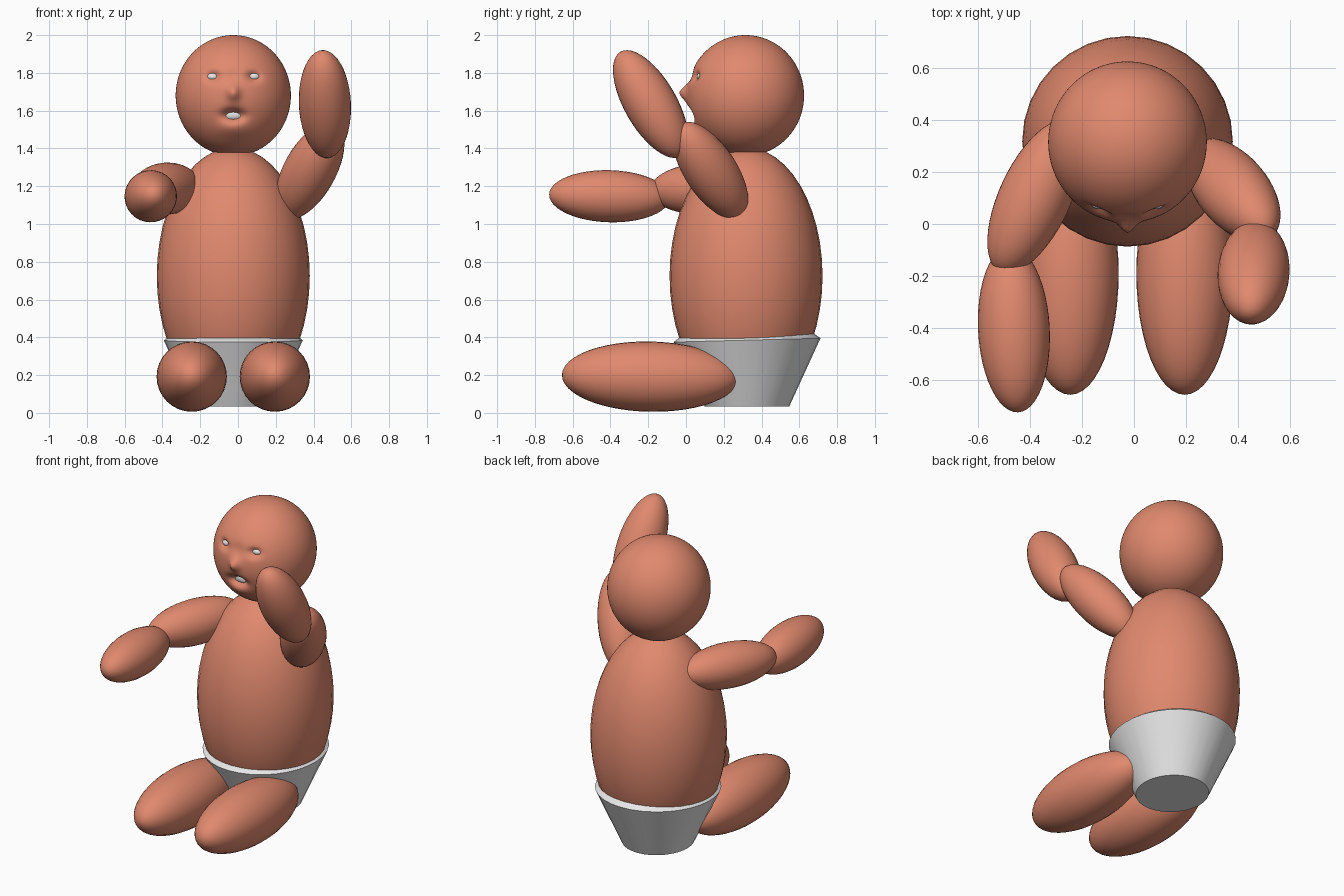
import bpy, bmesh, math
from mathutils import Vector, Matrix

if "Cube" in bpy.data.objects:
    bpy.data.objects.remove(bpy.data.objects["Cube"])


def material(name, rgb):
    m = bpy.data.materials.new(name)
    m.diffuse_color = (*rgb, 1)
    m.use_nodes = True
    m.node_tree.nodes["Principled BSDF"].inputs["Base Color"].default_value = m.diffuse_color
    return m


SKIN = material("skin", (0.75, 0.25, 0.155))
WHITE = material("white", (0.8, 0.8, 0.8))


def finish(name, bm, mat):
    bmesh.ops.recalc_face_normals(bm, faces=bm.faces)
    for f in bm.faces:
        f.smooth = True
    me = bpy.data.meshes.new(name)
    bm.to_mesh(me)
    bm.free()
    me.materials.append(mat)
    ob = bpy.data.objects.new(name, me)
    bpy.context.collection.objects.link(ob)
    return ob


def ellipsoid(name, centre, radii, mat=SKIN, axis=(0, 0, 1), seg=32, shape=None):
    """Ellipsoid whose local z points along axis."""
    bm = bmesh.new()
    bmesh.ops.create_uvsphere(bm, u_segments=seg, v_segments=seg * 3 // 4, radius=1)
    turn = Vector((0, 0, 1)).rotation_difference(Vector(axis)).to_matrix().to_4x4()
    bm.transform(Matrix.Translation(centre) @ turn @ Matrix.Diagonal((*radii, 1)))
    if shape:
        for v in bm.verts:
            shape(v.co)
    return finish(name, bm, mat)


CX, CY = -0.025, 0.315

# face relief: x offset, z, width, height, push forward (+) or dent (-)
RELIEF = [
    (0, 1.695, 0.032, 0.04, 0.04),       # nose
    (0, 1.78, 0.05, 0.04, -0.012),       # bridge
    (0.106, 1.78, 0.036, 0.026, -0.032), # eye sockets
    (-0.106, 1.78, 0.036, 0.026, -0.032),
    (0, 1.575, 0.055, 0.03, -0.06),      # mouth
    (0, 1.50, 0.08, 0.04, 0.012),        # chin
]


def face(co):
    if co.y < CY:
        co.y -= sum(a * math.exp(-((co.x - CX - x) / w) ** 2 - ((co.z - z) / h) ** 2)
                    for x, z, w, h, a in RELIEF)


# head with face, eyes and teeth
ellipsoid("head", (CX, CY, 1.68), (0.305, 0.31, 0.32), seg=128, shape=face)
for side, label in ((-1, "right"), (1, "left")):
    ellipsoid(label + "_eye", (CX + side * 0.106, 0.077, 1.78), (0.032, 0.02, 0.02), WHITE)
ellipsoid("teeth", (CX, 0.077, 1.577), (0.062, 0.02, 0.028), WHITE)

# torso
ellipsoid("torso", (CX, 0.318, 0.725), (0.405, 0.405, 0.68))

# legs, stretched forward
for side, label in ((-1, "right"), (1, "left")):
    ellipsoid(label + "_leg", (CX + side * 0.22, -0.19, 0.192), (0.186, 0.186, 0.467),
              axis=(0, -1, 0.02))

# arms: one reaching forward, one raised
ARM = (0.138, 0.138, 0.32)
ellipsoid("right_upper_arm", (-0.38, 0.105, 1.187), ARM, axis=(-0.42, -0.9, -0.03))
ellipsoid("right_forearm", (-0.462, -0.405, 1.147), ARM, axis=(0.05, -1, 0.03))
ellipsoid("left_upper_arm", (0.38, 0.13, 1.283), ARM, axis=(0.42, -0.5, 0.756))
ellipsoid("left_forearm", (0.46, -0.187, 1.635), ARM, axis=(-0.04, -0.5, 0.866))

# diaper: tapered cup with a bevelled rim
bm = bmesh.new()
N = 32
rings = []
for rx, ry, z in ((0.212, 0.224, 0.035), (0.368, 0.389, 0.385), (0.335, 0.355, 0.41)):
    ring = []
    for i in range(N):
        a = 2 * math.pi * i / N
        ring.append(bm.verts.new((CX + rx * math.cos(a), 0.323 + ry * math.sin(a),
                                  z + (0.01 * math.sin(a) if z > 0.1 else 0))))
    rings.append(ring)
for lo, hi in zip(rings, rings[1:]):
    for i in range(N):
        j = (i + 1) % N
        bm.faces.new((lo[i], lo[j], hi[j], hi[i]))
bm.faces.new(rings[0])
bm.faces.new(rings[-1])
diaper = finish("diaper", bm, WHITE)
bpy.context.view_layer.objects.active = diaper
diaper.select_set(True)
bpy.ops.object.shade_smooth_by_angle(angle=math.radians(35))
